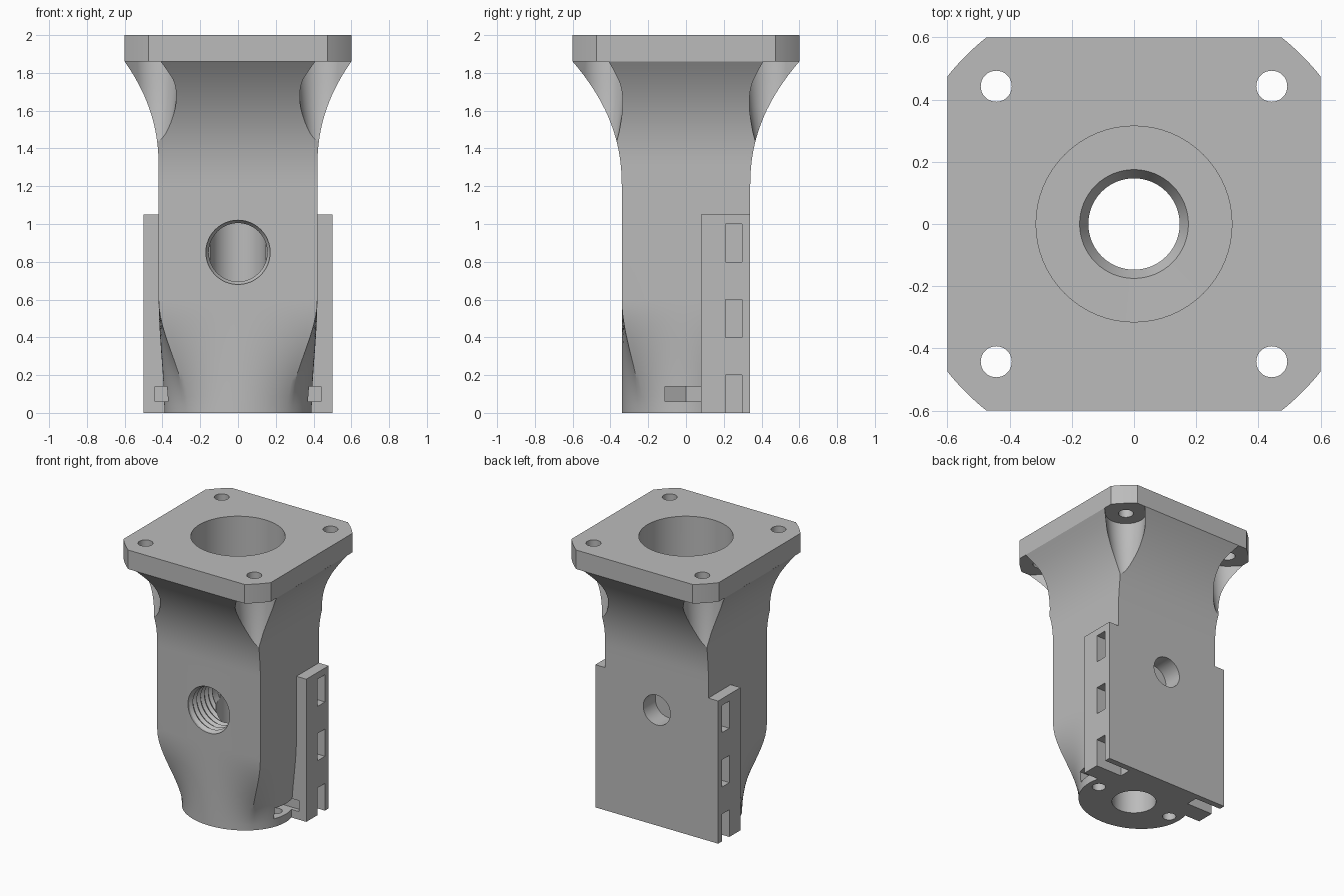
import bpy, bmesh, math
from math import sin, cos, pi, radians

cube = bpy.data.objects.get("Cube")
if cube:
    bpy.data.objects.remove(cube)

grey = bpy.data.materials.new("plain_grey")
grey.use_nodes = True
GREY = (0.5, 0.5, 0.5, 1)
grey.diffuse_color = GREY
grey.node_tree.nodes["Principled BSDF"].inputs["Base Color"].default_value = GREY


def loft(name, rings):
    """Closed solid skinned through rings of equal point count."""
    bm = bmesh.new()
    loops = [[bm.verts.new(p) for p in ring] for ring in rings]
    n = len(loops[0])
    for a, b in zip(loops, loops[1:]):
        for i in range(n):
            j = (i + 1) % n
            bm.faces.new((a[i], a[j], b[j], b[i]))
    bm.faces.new(loops[0])
    bm.faces.new(loops[-1])
    bmesh.ops.recalc_face_normals(bm, faces=bm.faces)
    mesh = bpy.data.meshes.new(name)
    bm.to_mesh(mesh)
    bm.free()
    mesh.materials.append(grey)
    ob = bpy.data.objects.new(name, mesh)
    bpy.context.collection.objects.link(ob)
    return ob


def prism(name, outline, z0, z1):
    return loft(name, [[(x, y, z) for x, y in outline] for z in (z0, z1)])


def box(name, x0, x1, y0, y1, z0, z1):
    return prism(name, [(x0, y0), (x1, y0), (x1, y1), (x0, y1)], z0, z1)


def circle(r, n=48, cx=0, cy=0, turn=0):
    return [(cx + r * cos(turn + 2 * pi * i / n), cy + r * sin(turn + 2 * pi * i / n))
            for i in range(n)]


def lathe_z(name, profile, n=64):
    return loft(name, [[(x, y, z) for x, y in circle(r, n)] for r, z in profile])


def lathe_y(name, profile, z, n=48):
    return loft(name, [[(a, y, z + b) for a, b in circle(r, n)] for r, y in profile])


def combine(target, tool, operation="DIFFERENCE"):
    mod = target.modifiers.new("combine", "BOOLEAN")
    mod.operation = operation
    mod.solver = "EXACT"
    mod.object = tool
    bpy.context.view_layer.objects.active = target
    bpy.ops.object.modifier_apply(modifier=mod.name)
    bpy.data.objects.remove(tool)


# Body: round foot, rectangular waist, flared neck
def section(z, n=128):
    t = max(0, 1 - z / 0.6)
    blend = t * t * (3 - 2 * t)
    hx = 0.42 - 0.03 * blend + 0.18 * max(0, (z - 1.3) / 0.56) ** 2.2
    hy = 0.34 + 0.26 * max(0, (z - 1.2) / 0.66) ** 2.2
    ring = []
    for i in range(n):
        c, s = cos(2 * pi * i / n), sin(2 * pi * i / n)
        k = (1 - blend) / max(abs(c), abs(s)) + blend
        ring.append((hx * c * k, hy * s * k, z))
    return ring


levels = [0.6 * i / 14 for i in range(15)] + [1.2 + 0.66 * i / 18 for i in range(19)]
body = loft("housing_body", [section(z) for z in levels])

# Tapered screwdriver clearances at the four neck corners
for sx in (-1, 1):
    for sy in (-1, 1):
        rings = []
        for r, z in ((0.02, 1.2), (0.06, 1.36), (0.088, 1.48), (0.112, 1.62),
                     (0.127, 1.75), (0.138, 1.9)):
            ring = []
            for i in range(48):
                a = 2 * pi * (i + 0.5) / 48
                out = 0.3 if cos(a - pi / 4) > 0 else 0
                ring.append((sx * (0.443 + r * cos(a) + out),
                             sy * (0.443 + r * sin(a) + out), z))
            rings.append(ring)
        combine(body, loft("clearance", rings))

# Square flange with rounded-off corners
outline = []
for q in range(4):
    for i in range(9):
        a = radians(90 * q + 38.37 + 13.26 * i / 8)
        outline.append((0.765 * cos(a), 0.765 * sin(a)))
combine(body, prism("flange", outline, 1.86, 2.0), "UNION")
for sx in (-1, 1):
    for sy in (-1, 1):
        combine(body, prism("screw_hole", circle(0.05, 32, sx * 0.443, sy * 0.443), 1.8, 2.1))

# Back mounting block with side rails
combine(body, box("mounting_block", -0.5, 0.5, 0.08, 0.34, 0, 1.05), "UNION")

for s in (-1, 1):
    # Strap slots in the rails
    for z0, z1 in ((-0.1, 0.2), (0.4, 0.6), (0.8, 1.0)):
        x0, x1 = sorted((s * 0.29, s * 0.6))
        combine(body, box("strap_slot", x0, x1, 0.21, 0.297, z0, z1))
    # Nut pocket and its screw hole in the foot
    pocket = [(s * x, y) for x, y in ((0.18, 0), (0.243, -0.11), (0.44, -0.11),
                                      (0.44, 0.11), (0.243, 0.11))]
    combine(body, prism("nut_pocket", pocket, 0.06, 0.14))
    combine(body, prism("foot_screw_hole", circle(0.045, 32, s * 0.306), -0.1, 0.3))

# Stepped central bore
combine(body, lathe_z("central_bore", [(0.147, -0.1), (0.147, 1.2), (0.175, 1.25),
                                       (0.315, 1.2501), (0.315, 2.1)]))

# Threaded front port
thread = [(0.17, -0.5), (0.17, -0.325)]
for i in range(6):
    y = -0.325 + 0.045 * i
    thread += [(0.155, y + 0.0225), (0.17, y + 0.045)]
combine(body, lathe_y("front_port", thread + [(0.17, 0.0)], 0.85))

# Blind rear hole
combine(body, lathe_y("rear_hole", [(0.11, 0.2), (0.11, 0.5)], 0.85))

# Smooth curved walls, keep machined edges crisp
for ob in bpy.context.selected_objects:
    ob.select_set(False)
body.select_set(True)
bpy.context.view_layer.objects.active = body
bpy.ops.object.shade_smooth_by_angle(angle=radians(28))
